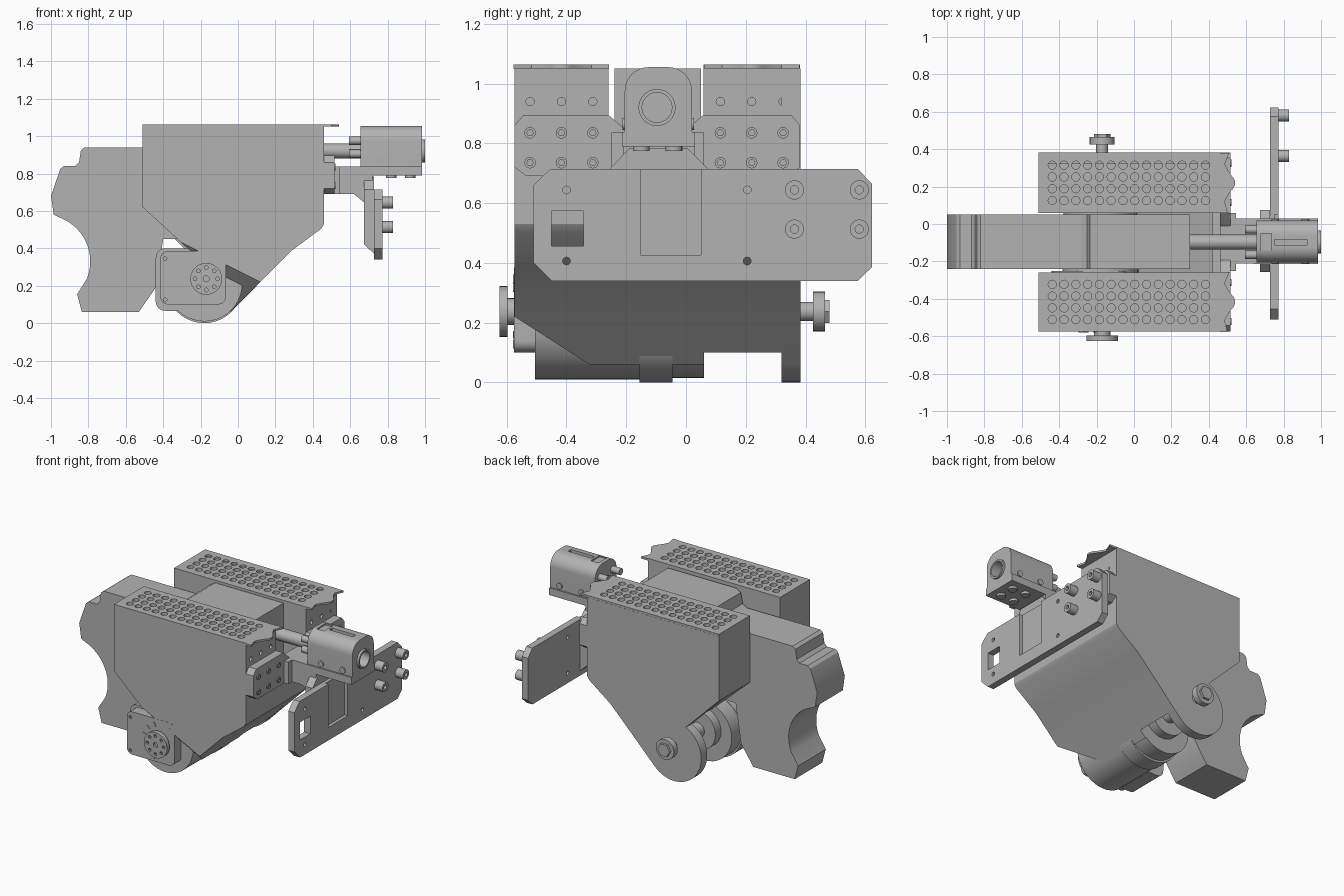
import bpy, bmesh, math
from mathutils import Vector

if "Cube" in bpy.data.objects:
    bpy.data.objects.remove(bpy.data.objects["Cube"])

grey = bpy.data.materials.new("plain grey")
grey.use_nodes = True
grey.diffuse_color = (0.45, 0.45, 0.45, 1)
grey.node_tree.nodes["Principled BSDF"].inputs["Base Color"].default_value = (0.45, 0.45, 0.45, 1)


def place(axis, u, v, w):
    return {"x": (w, u, v), "y": (u, w, v), "z": (u, v, w)}[axis]


def shade(me):
    me.shade_smooth()
    me.set_sharp_from_angle(angle=math.radians(28))


def prisms(name, shapes, axis):
    """One object from extruded outlines: (points, start, end)."""
    bm = bmesh.new()
    for pts, a, b in shapes:
        lo = [bm.verts.new(place(axis, u, v, a)) for u, v in pts]
        hi = [bm.verts.new(place(axis, u, v, b)) for u, v in pts]
        bm.faces.new(lo)
        bm.faces.new(hi)
        for i in range(len(pts)):
            j = (i + 1) % len(pts)
            bm.faces.new((lo[i], lo[j], hi[j], hi[i]))
    bmesh.ops.recalc_face_normals(bm, faces=bm.faces)
    me = bpy.data.meshes.new(name)
    bm.to_mesh(me)
    bm.free()
    me.materials.append(grey)
    shade(me)
    ob = bpy.data.objects.new(name, me)
    bpy.context.collection.objects.link(ob)
    return ob


def arc(u, v, r, a0, a1, n):
    angles = [math.radians(a0 + (a1 - a0) * i / n) for i in range(n + 1)]
    return [(u + r * math.cos(t), v + r * math.sin(t)) for t in angles]


def circle(u, v, r, n=24):
    return arc(u, v, r, 0, 360, n)[:-1]


def rect(u0, u1, v0, v1):
    return [(u0, v0), (u1, v0), (u1, v1), (u0, v1)]


def rounded(u0, u1, v0, v1, r):
    return (arc(u1 - r, v1 - r, r, 0, 90, 6) + arc(u0 + r, v1 - r, r, 90, 180, 6)
            + arc(u0 + r, v0 + r, r, 180, 270, 6) + arc(u1 - r, v0 + r, r, 270, 360, 6))


def cut(ob, shapes, axis):
    """Subtract extruded outlines and keep the clean result."""
    cutter = prisms("cutter", shapes, axis)
    cutter.hide_render = True
    mod = ob.modifiers.new("cut", "BOOLEAN")
    mod.operation, mod.solver, mod.object = "DIFFERENCE", "EXACT", cutter
    me = bpy.data.meshes.new_from_object(ob.evaluated_get(bpy.context.evaluated_depsgraph_get()))
    ob.modifiers.clear()
    ob.data = me
    shade(me)
    bpy.data.objects.remove(cutter)


def chamfer(ob):
    """Slice the front lower corner off."""
    bm = bmesh.new()
    bm.from_mesh(ob.data)
    bmesh.ops.bisect_plane(bm, geom=bm.verts[:] + bm.edges[:] + bm.faces[:], clear_outer=True,
                           plane_co=Vector((0.12, -0.574, 0.22)), plane_no=Vector((-0.5, -0.96, -1)))
    bmesh.ops.holes_fill(bm, edges=[e for e in bm.edges if e.is_boundary])
    bmesh.ops.recalc_face_normals(bm, faces=bm.faces)
    bm.to_mesh(ob.data)
    bm.free()
    shade(ob.data)


# side housings with perforated tops and end screw holes
FRONT, BACK = (-0.574, -0.26), (0.058, 0.382)
nose = [(-0.51, 1.05), (0.46, 1.05), (0.46, 0.53), (0.445, 0.505), (0.29, 0.39), (0.12, 0.22)]
for side, (y0, y1) in (("front", FRONT), ("back", BACK)):
    low = [(0.0, 0.1), (-0.1, 0.26), (-0.27, 0.40), (-0.51, 0.62)]
    housing = prisms(side + "_housing", [(nose + low, y0, y1)], "y")
    if side == "front":
        chamfer(housing)
    mid = (y0 + y1) / 2
    cut(housing, [(circle(mid + k * 0.105, 0.94, 0.014, 12), 0.43, 0.5) for k in (-1, 0, 1)], "x")
    top = prisms(side + "_perforated_top", [(rect(-0.51, 0.46, y0, y1), 1.045, 1.063)], "z")
    holes = [(circle(-0.437 + 0.063 * i, mid + 0.063 * (j - 1.5), 0.022, 16), 0.99, 1.1)
             for i in range(14) for j in range(4)]
    cut(top, holes, "z")
    cut(housing, holes, "z")
    # wavy lip at the end of the top
    wave = [(0.46, -0.16), (0.5, -0.16), (0.485, -0.1), (0.5, -0.07)]
    wave += arc(0.49, 0, 0.05, -50, 50, 8) + [(0.5, 0.07), (0.485, 0.1), (0.51, 0.16), (0.46, 0.16)]
    prisms(side + "_lip", [([(x, mid + y) for x, y in wave], 1.05, 1.063)], "z")

# rear wall with rounded pivot lobe
prisms("pivot_wall", [(nose + arc(-0.18, 0.2, 0.2, -45, -244, 32) + [(-0.51, 0.62)], 0.32, 0.383)], "y")

# sloping belly skin joining both housings
for name, end, y0, y1 in (("belly_skin", -0.04, -0.574, 0.06), ("belly_skin_back", 0.03, 0.06, 0.33)):
    outer = [(0.46, 0.7), (0.46, 0.53), (0.445, 0.505), (0.29, 0.39), (0.12, 0.22), (end, end + 0.1)]
    inner = [(end - 0.03, end + 0.13), (0.08, 0.24), (0.26, 0.42), (0.42, 0.54), (0.42, 0.7)]
    skin = prisms(name, [(outer + inner, y0, y1)], "y")
    if y0 < 0:
        chamfer(skin)

# central spine with the scalloped tail
spine = [(0.3, 0.45), (0.3, 1.05), (-0.2, 1.05), (-0.235, 1.03), (-0.25, 0.96), (-0.28, 0.94),
         (-0.82, 0.94), (-0.84, 0.925), (-0.85, 0.86), (-0.87, 0.84), (-0.93, 0.84), (-0.95, 0.825),
         (-1.0, 0.68), (-0.985, 0.58)]
spine += arc(-1.04, 0.33, 0.25, 70, -22, 14)
spine += [(-0.86, 0.155), (-0.835, 0.06), (-0.53, 0.06), (-0.44, 0.19), (-0.40, 0.45)]
prisms("spine", [(spine, -0.24, 0.05)], "y")

# drum, actuator and pivot hardware
PX, PZ = -0.17, 0.237
prisms("drum", [(circle(-0.18, 0.212, 0.203, 40), -0.505, -0.155),
                (circle(-0.18, 0.205, 0.205, 40), -0.155, -0.045),
                (circle(-0.18, 0.212, 0.198, 40), -0.045, 0.06),
                (circle(PX, PZ, 0.13, 32), 0.06, 0.12),
                (circle(PX, PZ, 0.05), 0.1, 0.33)], "y")
prisms("actuator_case", [(rounded(-0.44, -0.04, 0.066, 0.4, 0.05), -0.505, -0.25)], "y")
face = prisms("actuator_face", [(rounded(-0.415, -0.065, 0.1, 0.385, 0.04), -0.575, -0.5)], "y")
cut(face, [(circle(x, z, 0.01, 10), -0.6, -0.56)
           for x, z in ((-0.39, 0.345), (-0.39, 0.125), (-0.09, 0.345))], "y")
prisms("dial_ticks", [([(PX + r * math.cos(a + d), PZ + r * math.sin(a + d))
                        for r, d in ((0.1, -0.03), (0.13, -0.03), (0.13, 0.03), (0.1, 0.03))],
                       -0.579, -0.57) for a in [math.radians(110 + 28 * k) for k in range(6)]], "y")
horn = prisms("front_horn", [(circle(PX, PZ, 0.085, 32), -0.625, -0.597)], "y")
cut(horn, [(circle(u, v, 0.01, 10), -0.7, -0.55) for u, v in circle(PX, PZ, 0.06, 8)]
    + [(circle(PX, PZ, 0.016, 12), -0.7, -0.61)], "y")
prisms("horn_hub", [(circle(PX, PZ, 0.045), -0.598, -0.57)], "y")
prisms("back_bolt", [(circle(PX, PZ, 0.032), 0.38, 0.43), (circle(PX, PZ, 0.067), 0.425, 0.465),
                     (circle(PX, PZ, 0.045, 6), 0.46, 0.48)], "y")

# end brackets bolted on the housings
for side, (y0, y1), s in (("front", FRONT, 1), ("back", BACK, -1)):
    out, inn = (y0, y1) if s > 0 else (y1, y0)
    outline = [(out, 0.86), (out + s * 0.03, 0.895), (inn, 0.895), (inn + s * 0.07, 0.835),
               (inn + s * 0.07, 0.69), (out + s * 0.04, 0.69), (out, 0.72)]
    prisms(side + "_bracket", [(outline, 0.46, 0.515)], "x")
    mid = (y0 + y1) / 2
    screws = prisms(side + "_bracket_screws", [(circle(mid + k * 0.105, z, 0.019, 16), 0.5, 0.522)
                                               for k in (-1, 0, 1) for z in (0.735, 0.835)], "x")
    cut(screws, [(circle(mid + k * 0.105, z, 0.011, 6), 0.515, 0.53)
                 for k in (-1, 0, 1) for z in (0.735, 0.835)], "x")

# yoke carrying the motor and the tool plate
prisms("yoke_arms", [(rect(-0.25, -0.17, 0.69, 0.837), 0.46, 0.545),
                     (rect(-0.02, 0.06, 0.69, 0.837), 0.46, 0.545)], "x")
prisms("yoke_tongue", [([(0.46, 0.69), (0.62, 0.69), (0.68, 0.64), (0.72, 0.64), (0.72, 0.837),
                         (0.46, 0.837)], -0.21, 0.03)], "y")
prisms("motor_shelf", [(rect(-0.215, 0.03, 0.79, 0.838), 0.64, 0.985)], "x")
prisms("shelf_bolts", [(circle(x, y, 0.028, 16), 0.775, 0.8)
                       for x in (0.82, 0.92) for y in (-0.15, -0.04)], "z")

# motor with rounded roof, bore and grooves
MY, MZ = -0.097, 0.92
roof = [(0.02, 0.836)] + arc(-0.06, 0.975, 0.08, 0, 90, 10) + arc(-0.125, 0.975, 0.08, 90, 180, 10)
motor = prisms("motor", [(roof + [(-0.205, 0.836)], 0.655, 0.985)], "x")
cut(motor, [(circle(MY, MZ, 0.05, 32), 0.9, 1.1)], "x")
cut(motor, [(rect(0.75, 0.925, MY - 0.015, MY + 0.015), 1.035, 1.1),
            (rect(0.68, 0.735, MY - 0.045, MY + 0.045), 1.045, 1.1)], "z")
ring = prisms("motor_ring", [(circle(MY, MZ, 0.062, 32), 0.98, 1.0)], "x")
cut(ring, [(circle(MY, MZ, 0.05, 32), 0.9, 1.1)], "x")
prisms("motor_side_screws", [(circle(x, 0.865, 0.02, 16), a, a + 0.01)
                             for x in (0.755, 0.915) for a in (-0.212, 0.017)], "y")
prisms("drive_rod", [(circle(MY, MZ, 0.04), 0.29, 0.66)], "x")
prisms("guide_pins", [(circle(y, z, 0.022, 16), 0.593, 0.66)
                      for y in (-0.03, -0.165) for z in (0.905, 0.975)], "x")

# tool plate with window, holes and standoffs
outline = [(-0.51, 0.4), (-0.45, 0.34), (0.575, 0.34), (0.622, 0.385), (0.622, 0.665),
           (0.575, 0.714), (-0.455, 0.714), (-0.51, 0.66)]
plate = prisms("tool_plate", [(outline, 0.727, 0.772)], "x")
posts = [(y, z) for y in (0.363, 0.58) for z in (0.513, 0.644)]
cut(plate, [(rect(-0.45, -0.343, 0.457, 0.574), 0.6, 0.9),
            (rect(-0.152, 0.05, 0.426, 0.8), 0.75, 0.9)]
    + [(circle(y, z, 0.013, 12), 0.7, 0.9) for y in (-0.4, 0.205) for z in (0.406, 0.644)], "x")
standoffs = prisms("standoffs", [(circle(y, z, 0.032), 0.77, 0.83) for y, z in posts], "x")
cut(standoffs, [(circle(y, z, 0.014, 12), 0.79, 0.9) for y, z in posts], "x")

# tapered mount behind the tool plate
prisms("plate_mount", [([(-0.256, 0.64), (0.075, 0.64), (0.075, 0.714), (0.005, 0.783),
                         (-0.19, 0.783), (-0.256, 0.714)], 0.675, 0.728)], "x")
prisms("plate_mount_web", [([(0.675, 0.65), (0.675, 0.42), (0.728, 0.37), (0.728, 0.65)],
                            -0.256, 0.075)], "y")
